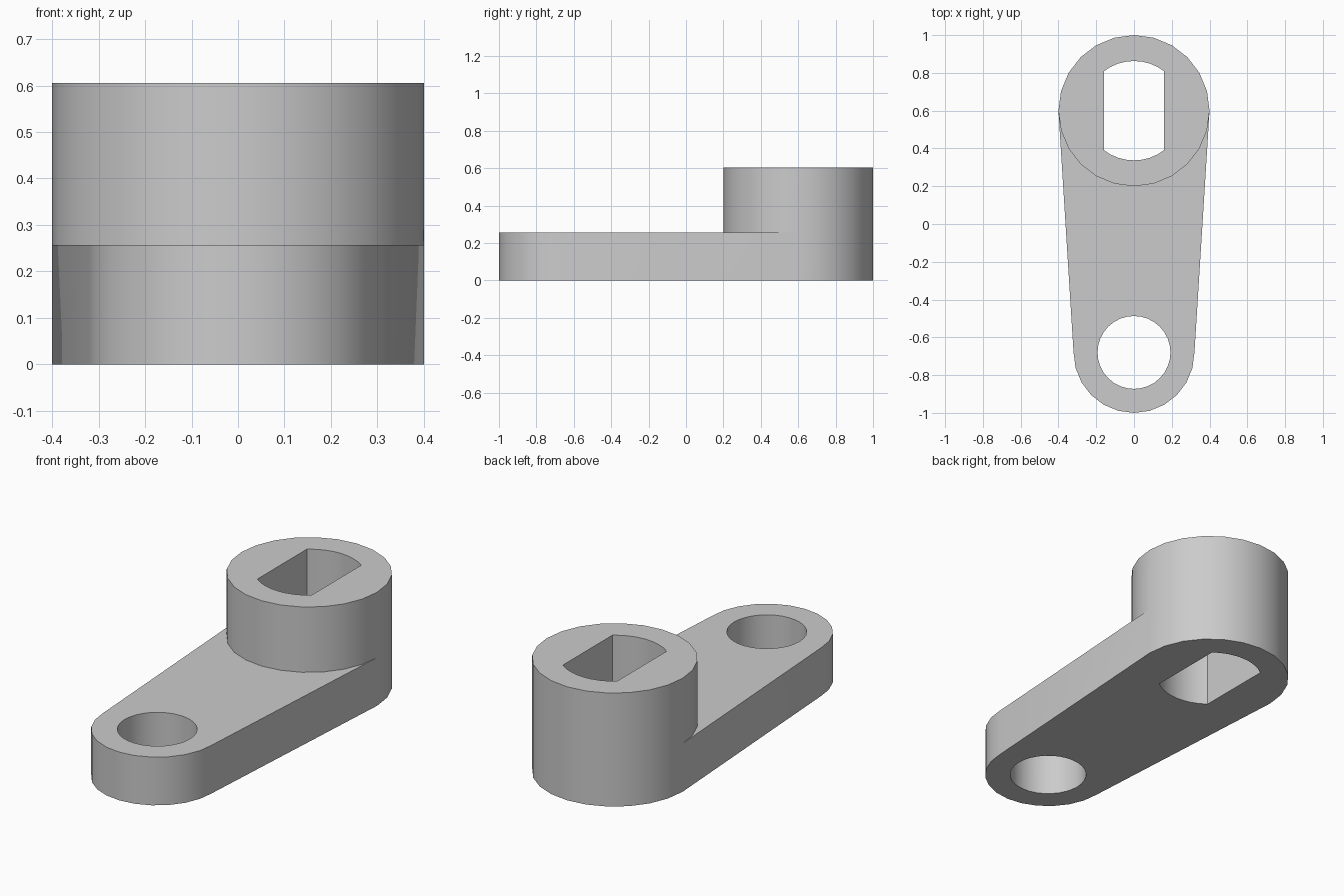
import bpy, bmesh, math

if "Cube" in bpy.data.objects:
    bpy.data.objects.remove(bpy.data.objects["Cube"])

BOSS_Y, BOSS_R, BOSS_H = 0.60, 0.40, 0.605
TIP_Y, TIP_R, ARM_H = -0.68, 0.32, 0.257
HOLE_R, SLOT_R, SLOT_HALF = 0.193, 0.263, 0.16

grey = bpy.data.materials.new("plain grey")
grey.diffuse_color = (0.6, 0.6, 0.6, 1)
grey.use_nodes = True
grey.node_tree.nodes["Principled BSDF"].inputs["Base Color"].default_value = grey.diffuse_color


def arc(cy, r, start, end, steps):
    """Points on an arc centred at (0, cy), angles in degrees."""
    angles = [math.radians(start + (end - start) * i / steps) for i in range(steps + 1)]
    return [(r * math.cos(a), cy + r * math.sin(a)) for a in angles]


def prism(name, outline, z0, z1):
    """Extrude a closed counter-clockwise outline from z0 to z1."""
    bm = bmesh.new()
    face = bm.faces.new([bm.verts.new((x, y, z0)) for x, y in outline])
    top = bmesh.ops.extrude_face_region(bm, geom=[face])["geom"]
    bmesh.ops.translate(bm, vec=(0, 0, z1 - z0),
                        verts=[v for v in top if isinstance(v, bmesh.types.BMVert)])
    bmesh.ops.recalc_face_normals(bm, faces=bm.faces)
    mesh = bpy.data.meshes.new(name)
    bm.to_mesh(mesh)
    bm.free()
    mesh.materials.append(grey)
    ob = bpy.data.objects.new(name, mesh)
    bpy.context.collection.objects.link(ob)
    return ob


def combine(target, other, operation):
    """Apply a boolean and discard the helper."""
    bpy.context.view_layer.objects.active = target
    mod = target.modifiers.new(operation.lower(), "BOOLEAN")
    mod.operation, mod.solver, mod.object = operation, "EXACT", other
    bpy.ops.object.modifier_apply(modifier=mod.name)
    bpy.data.objects.remove(other)


# Tapered arm: rounded tip running back to the widest points of the boss
arm = prism("lever_arm", arc(TIP_Y, TIP_R, 180, 360, 12)
            + [(BOSS_R, BOSS_Y), (-BOSS_R, BOSS_Y)], 0, ARM_H)

# Tall round boss
boss = prism("boss", arc(BOSS_Y, BOSS_R, 0, 360, 24)[:-1], 0, BOSS_H)
combine(arm, boss, "UNION")

# Round through hole at the tip
hole = prism("hole_cutter", arc(TIP_Y, HOLE_R, 0, 360, 32)[:-1], -0.1, 1)
combine(arm, hole, "DIFFERENCE")

# Flat-sided shaft socket through the boss
a = math.degrees(math.acos(SLOT_HALF / SLOT_R))
slot = prism("socket_cutter", arc(BOSS_Y, SLOT_R, a, 180 - a, 8)
             + arc(BOSS_Y, SLOT_R, 180 + a, 360 - a, 8), -0.1, 1)
combine(arm, slot, "DIFFERENCE")

# Smooth walls, crisp rims
bpy.ops.object.select_all(action="DESELECT")
arm.select_set(True)
bpy.context.view_layer.objects.active = arm
bpy.ops.object.shade_smooth_by_angle(angle=math.radians(30))
